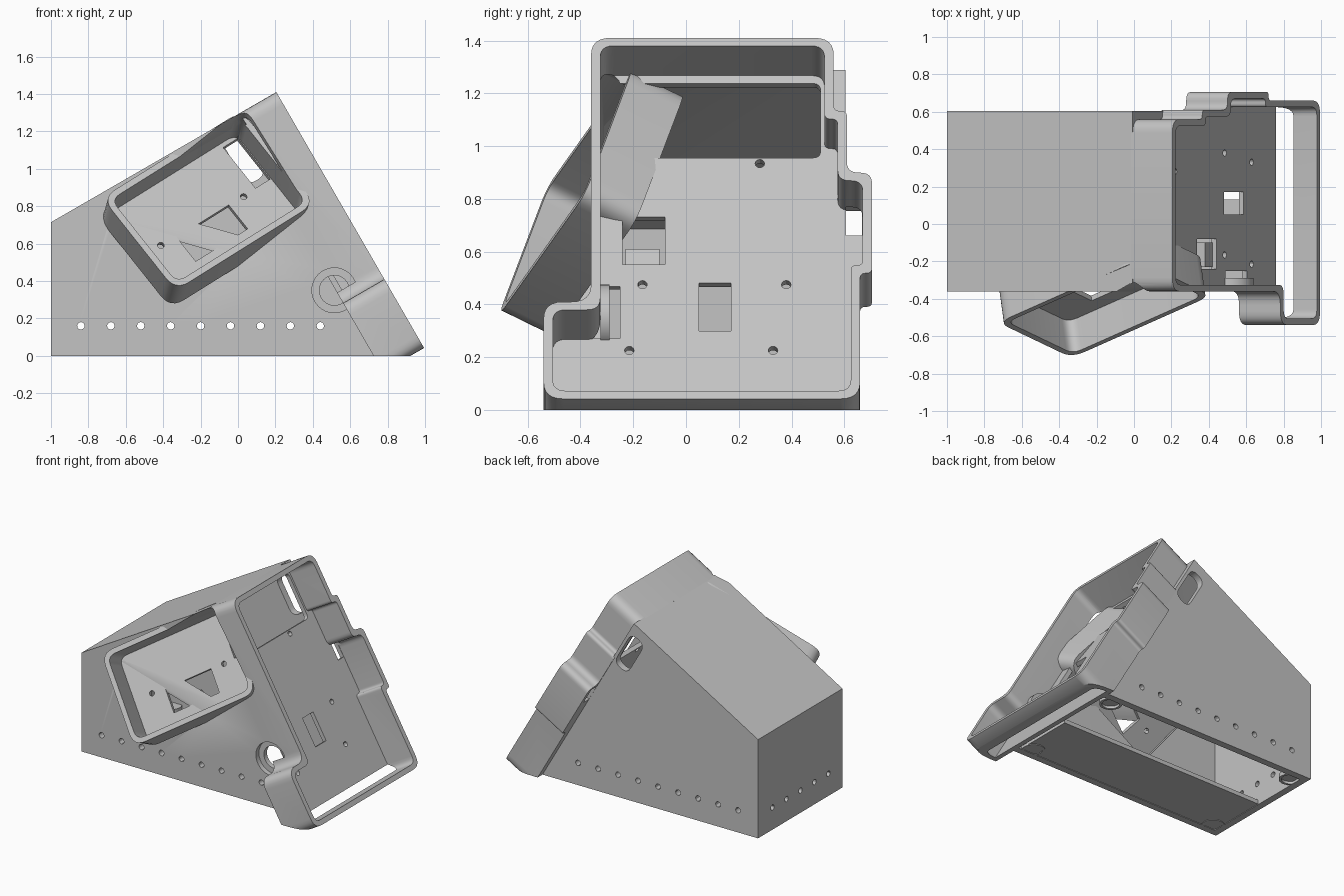
import bpy, bmesh, math
from mathutils import Vector

if "Cube" in bpy.data.objects:
    bpy.data.objects.remove(bpy.data.objects["Cube"], do_unlink=True)

grey = bpy.data.materials.new("plain grey")
grey.use_nodes = True
grey.diffuse_color = (0.55, 0.55, 0.55, 1)
grey.node_tree.nodes["Principled BSDF"].inputs["Base Color"].default_value = (0.55, 0.55, 0.55, 1)

X, Y, Z = Vector((1, 0, 0)), Vector((0, 1, 0)), Vector((0, 0, 1))
ORIGIN = Vector()


# ---- outline helpers (2D) ----
def rect(u0, u1, v0, v1):
    return [(u0, v0), (u1, v0), (u1, v1), (u0, v1)]


def circle(u, v, r, n=24):
    return [(u + r * math.cos(math.tau * i / n), v + r * math.sin(math.tau * i / n)) for i in range(n)]


def rounded(points, radius, steps=6):
    out, n = [], len(points)
    for i in range(n):
        a, p, b = (Vector(points[(i + k) % n]) for k in (-1, 0, 1))
        r = min(radius, 0.48 * (a - p).length, 0.48 * (b - p).length)
        s, e = p + (a - p).normalized() * r, p + (b - p).normalized() * r
        for k in range(steps + 1):
            t = k / steps
            out.append(tuple(s * (1 - t) ** 2 + p * (2 * t * (1 - t)) + e * t * t))
    return out


def inset(points, w):
    out, n = [], len(points)
    for i in range(n):
        a, p, b = (Vector(points[(i + k) % n]) for k in (-1, 0, 1))
        d, e = (p - a).normalized(), (b - p).normalized()
        out.append(tuple(p + w * (Vector((-d.y, d.x)) + Vector((-e.y, e.x)))))
    return out


# ---- solid helpers ----
def make(name, bm):
    bmesh.ops.recalc_face_normals(bm, faces=bm.faces)
    mesh = bpy.data.meshes.new(name)
    bm.to_mesh(mesh)
    bm.free()
    mesh.materials.append(grey)
    ob = bpy.data.objects.new(name, mesh)
    bpy.context.collection.objects.link(ob)
    return ob


def prism(name, outline, origin, u, v, along):
    bm = bmesh.new()
    low = [bm.verts.new(origin + u * a + v * b) for a, b in outline]
    high = [bm.verts.new(p.co + along) for p in low]
    bm.faces.new(low)
    bm.faces.new(high)
    for i in range(len(low)):
        j = (i + 1) % len(low)
        bm.faces.new((low[i], low[j], high[j], high[i]))
    return make(name, bm)


def cut(ob, *args):
    tool = prism("cutter", *args)
    tool.hide_render = True
    mod = ob.modifiers.new("cut", "BOOLEAN")
    mod.operation, mod.solver, mod.object = "DIFFERENCE", "EXACT", tool
    bpy.context.view_layer.objects.active = ob
    bpy.ops.object.modifier_apply(modifier=mod.name)
    bpy.data.objects.remove(tool, do_unlink=True)


# Sloped face frame: apex, down the slope, inward
APEX = Vector((0.205, 0, 1.41))
DOWN = Vector((0.5, 0, -math.sqrt(3) / 2))
IN = Vector((-math.sqrt(3) / 2, 0, -0.5))

# ---- wedge body shell, open below ----
body = prism("wedge_body", [(-1, 0), (-1, 0.714), (-0.007, 1.2875), (0.736, 0)],
             Y * -0.36, X, Z, Y * 0.965)
cut(body, [(-0.95, -0.1), (-0.95, 0.686), (0.1, 1.291), (1, -0.1)], Y * -0.31, X, Z, Y * 0.865)
for i in range(9):
    cut(body, circle(-0.84 + 0.16 * i, 0.16, 0.02, 12), Y * -0.5, X, Z, Y * 1.3)
for i in range(5):
    cut(body, circle(-0.2 + 0.16 * i, 0.16, 0.02, 12), X * -1.1, Y, Z, X * 0.2)
cut(body, rounded(rect(-0.14, 0.14, -0.06, 0.06), 0.06), Vector((0.03, 0.5, 1.06)), DOWN, IN, Y * 0.2)

# ---- stepped tray on the sloped face ----
outline = [(-0.36, 0), (0.56, 0), (0.56, 0.32), (0.61, 0.32), (0.61, 0.59), (0.705, 0.59),
           (0.705, 1.03), (0.66, 1.03), (0.66, 1.58), (-0.54, 1.58), (-0.54, 1.155), (-0.36, 1.155)]
tray = prism("sloped_tray", rounded(outline, 0.075), APEX, Y, DOWN, IN * 0.255)
cut(tray, rounded(inset(outline, 0.035), 0.05), APEX - IN * 0.1, Y, DOWN, IN * 0.325)
floor = APEX + IN * 0.2
floor_holes = [rounded(rect(-0.32, 0.51, 0.07, 0.395), 0.03), rect(-0.24, -0.08, 0.655, 0.863),
               rect(0.05, 0.17, 0.944, 1.152), rect(0.607, 0.668, 0.61, 0.736)]
for u, v in [(0.28, 0.42), (-0.165, 0.95), (0.38, 0.95), (-0.215, 1.238), (0.33, 1.238)]:
    floor_holes.append(circle(u, v, 0.018, 12))
for hole in floor_holes:
    cut(tray, hole, floor, Y, DOWN, IN * 0.1)
cut(tray, rect(-2, 2, -2, 2), ORIGIN, X, Y, Z * -1)
bracket = prism("inner_bracket", rect(-0.23, -0.1, 0.78, 0.87), APEX + IN * 0.25, Y, DOWN, IN * 0.08)

# ---- round port on the front ----
for part in (body, tray):
    cut(part, circle(0.515, 0.35, 0.12, 32), Y * -0.361, X, Z, Y * 0.11)
port = prism("round_port_ring", circle(0.515, 0.35, 0.125, 32), Y * -0.325, X, Z, Y * 0.035)
cut(port, circle(0.515, 0.35, 0.08, 32), Y * -0.4, X, Z, Y * 0.2)

# ---- tilted display box ----
C = Vector((-0.157, -0.455, 0.83))
E1 = Vector((0.72, 0.32, 0.45)).normalized()
E3 = E1.cross(Vector((-0.36, 0.19, 0.49))).normalized()
E2 = E3.cross(E1)
shape = rounded(rect(-0.47, 0.47, -0.33, 0.33), 0.09)
hollow = rounded(rect(-0.435, 0.435, -0.295, 0.295), 0.06)
box = prism("display_box", shape, C, E1, E2, E3 * -0.22)
cut(box, hollow, C + E3 * 0.1, E1, E2, E3 * -0.29)
panel = C - E3 * 0.15
for hole in (rect(-0.2, 0.15, -0.19, -0.02), rect(0.33, 0.43, -0.02, 0.27),
             circle(0.247, -0.025, 0.018, 12), circle(-0.3, -0.01, 0.018, 12)):
    cut(box, hole, panel, E1, E2, E3 * -0.15)
for part in (body, tray):
    cut(part, hollow, C + E3 * 0.4, E1, E2, E3 * -0.59)
cut(body, hollow, C - E3 * 0.2, E1, E2, Y * 0.3)

# Skirt joining the back of the box to the front wall
bm = bmesh.new()
back = [C - E3 * 0.218 + E1 * a + E2 * b for a, b in shape]
for i in range(len(back)):
    p, q = back[i - 1], back[i]
    if max(p.y, q.y) < -0.345:
        bm.faces.new([bm.verts.new(k) for k in
                      (p, q, Vector((q.x, -0.34, q.z)), Vector((p.x, -0.34, p.z)))])
bmesh.ops.remove_doubles(bm, verts=bm.verts, dist=0.0005)
skirt = make("display_box_skirt", bm)

# ---- base plate and corner feet ----
plate = prism("base_plate", rect(-0.97, 0.7, -0.34, 0.13), Z * 0.004, X, Y, Z * 0.03)
feet = []
for x in (-0.9, 0.63):
    for y in (-0.27, 0.515):
        foot = prism("foot_recess", circle(x, y, 0.075), ORIGIN, X, Y, Z * 0.03)
        cut(foot, circle(x, y, 0.058), Z * -0.1, X, Y, Z * 0.118)
        feet.append(foot)

# ---- smooth the rounded corners ----
bpy.ops.object.select_all(action="DESELECT")
for ob in [body, tray, bracket, port, box, skirt, plate] + feet:
    ob.select_set(True)
bpy.context.view_layer.objects.active = body
bpy.ops.object.shade_smooth_by_angle(angle=math.radians(30))
